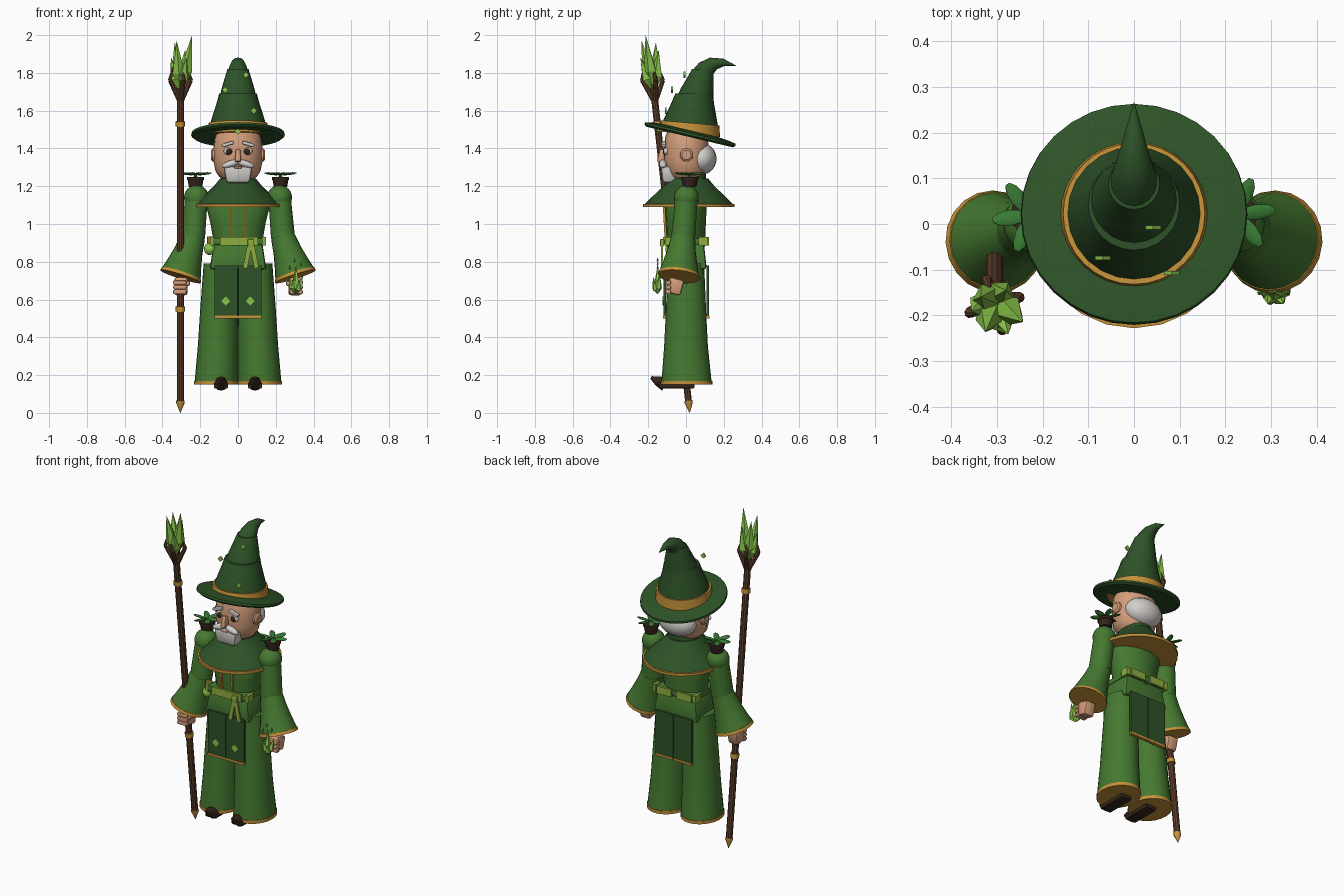
import bpy, bmesh, math
from mathutils import Matrix, Vector, Euler

cube = bpy.data.objects.get("Cube")
if cube:
    bpy.data.objects.remove(cube)


def material(name, *rgb):
    m = bpy.data.materials.new(name)
    m.use_nodes = True
    m.diffuse_color = (*rgb, 1)
    m.node_tree.nodes["Principled BSDF"].inputs["Base Color"].default_value = (*rgb, 1)
    return m


DARK = material("dark green", .027, .085, .021)
GREEN = material("robe green", .06, .19, .03)
LEAF = material("leaf green", .04, .2, .035)
LIME = material("crystal lime", .26, .57, .07)
BELT = material("belt lime", .28, .42, .05)
GOLD = material("gold", .55, .28, .04)
WOOD = material("wood brown", .115, .05, .025)
SHOE = material("dark brown", .035, .018, .011)
SKIN = material("skin", .66, .34, .2)
WHITE = material("hair white", .65, .63, .6)


def finish(name, bm, mat, smooth=True):
    bmesh.ops.recalc_face_normals(bm, faces=bm.faces)
    mesh = bpy.data.meshes.new(name)
    bm.to_mesh(mesh)
    bm.free()
    mesh.materials.append(mat)
    ob = bpy.data.objects.new(name, mesh)
    bpy.context.collection.objects.link(ob)
    if smooth:
        bpy.ops.object.select_all(action='DESELECT')
        ob.select_set(True)
        bpy.context.view_layer.objects.active = ob
        bpy.ops.object.shade_smooth_by_angle(angle=math.radians(35))
    return ob


def loft(name, rings, mat, n=24, matrix=None, smooth=True):
    """Closed skin over elliptical rings (x, y, z, rx, ry)."""
    bm = bmesh.new()
    loops = []
    for x, y, z, rx, ry in rings:
        angles = [2 * math.pi * i / n for i in range(n)]
        loops.append([bm.verts.new((x + rx * math.cos(a), y + ry * math.sin(a), z)) for a in angles])
    for p, q in zip(loops, loops[1:]):
        for i in range(n):
            j = (i + 1) % n
            bm.faces.new((p[i], p[j], q[j], q[i]))
    bm.faces.new(loops[0])
    bm.faces.new(loops[-1])
    if matrix:
        bm.transform(matrix)
    return finish(name, bm, mat, smooth)


def tube(name, a, b, profile, mat, n=20, smooth=True):
    """Turned shape along a line; the profile holds (fraction, radius)."""
    a, b = Vector(a), Vector(b)
    d = b - a
    m = Matrix.Translation(a) @ d.to_track_quat('Z', 'Y').to_matrix().to_4x4()
    return loft(name, [(0, 0, t * d.length, r, r) for t, r in profile], mat, n, m, smooth)


def spike(name, a, b, r):
    return tube(name, a, b, [(0, .001), (.35, r), (1, .0005)], LIME, 5, False)


def place(loc, size, rot):
    turn = Euler([math.radians(r) for r in rot]).to_matrix().to_4x4()
    return Matrix.Translation(loc) @ turn @ Matrix.Diagonal((*size, 1))


def box(name, loc, size, mat, rot=(0, 0, 0), top=1, bevel=0):
    bm = bmesh.new()
    bmesh.ops.create_cube(bm, size=1)
    for v in bm.verts:
        if v.co.z > 0:
            v.co.x *= top
            v.co.y *= top
    bm.transform(place(loc, size, rot))
    if bevel:
        bmesh.ops.bevel(bm, geom=bm.edges[:], offset=bevel, segments=2, affect='EDGES', profile=.5)
    return finish(name, bm, mat, bevel > 0)


def ball(name, loc, size, mat, rot=(0, 0, 0), n=20):
    bm = bmesh.new()
    bmesh.ops.create_uvsphere(bm, u_segments=n, v_segments=n // 2 + 2, radius=1)
    bm.transform(place(loc, size, rot))
    return finish(name, bm, mat)


# Robe body and shoulder cape
box("hips", (0, 0, .835), (.3, .22, .15), GREEN, top=.85, bevel=.015)
loft("torso", [(0, 0, .88, .125, .1), (0, 0, 1, .145, .105), (0, 0, 1.1, .17, .11),
               (0, 0, 1.18, .12, .09)], GREEN)
loft("cape", [(0, .015, z, r, r + .008) for z, r in
              ((1.1, .23), (1.15, .18), (1.2, .128), (1.24, .095))], DARK)
loft("cape_trim", [(0, .015, z, .233, .243) for z in (1.09, 1.107)], GOLD)
loft("collar", [(0, .02, 1.2, .1, .09), (0, .02, 1.265, .085, .085)], DARK)

# Belt, buckle ribbons, chest straps and pouch
box("belt_band", (0, 0, .907), (.27, .225, .035), GREEN, bevel=.008)
box("belt_front", (.005, -.115, .908), (.2, .014, .046), BELT)
for s in (-1, 1):
    box("belt_back", (s * .068, .115, .908), (.1, .014, .046), BELT)
    box("belt_side", (s * .137, -.085, .908), (.02, .05, .046), BELT)
    box("belt_side_back", (s * .137, .09, .908), (.02, .05, .046), BELT)
    box("belt_ribbon", (.068 + s * .018, -.128, .83), (.024, .01, .13), BELT, (0, -s * 11, 0))
    box("chest_strap", (s * .037, -.112, 1.01), (.011, .012, .18), GOLD, (3, 0, 0))
box("belt_knot", (.068, -.128, .9), (.035, .018, .04), BELT, bevel=.005)
ball("pouch", (-.15, -.08, .868), (.03, .03, .032), LIME)
tube("pouch_neck", (-.15, -.08, .89), (-.15, -.08, .935), [(0, .013), (1, .013)], GOLD, 10)

# Front and back tabards
for side, y in (("front", -.112), ("back", .116)):
    for s in (-1, 1):
        box(side + "_tabard", (s * .0625, y, .645), (.122, .014, .27), DARK)
        box(side + "_tabard_trim", (s * .0625, y, .508), (.124, .018, .014), GOLD)
        if y < 0:
            box("tabard_gem", (s * .065, -.121, .592), (.034, .008, .034), LIME, (0, 45, 0))

for s in (-1, 1):
    # Legs of the robe and curled shoes
    loft("robe_leg", [(s * .115, .003, .16, .115, .133), (s * .107, 0, .35, .106, .116),
                      (s * .1, 0, .55, .1, .106), (s * .091, 0, .79, .091, .096)], GREEN)
    loft("robe_hem", [(s * .115, .003, z, .117, .136) for z in (.15, .17)], GOLD)
    box("shoe", (s * .09, -.05, .146), (.075, .19, .036), SHOE, bevel=.01)
    tube("shoe_toe", (s * .09, -.11, .15), (s * .09, -.185, .187),
         [(0, .036), (.5, .027), (1, .008)], SHOE, 12)

    # Arms with flared sleeves
    ball("shoulder", (s * .22, .002, 1.14), (.066, .066, .066), GREEN)
    elbow, cuff = Vector((s * .238, -.015, .93)), Vector((s * .302, -.038, .73))
    tube("upper_arm", (s * .22, .002, 1.14), elbow, [(0, .06), (1, .064)], GREEN)
    ball("elbow", elbow, (.063, .063, .063), GREEN)
    tube("sleeve", elbow, cuff, [(0, .064), (.35, .075), (.7, .092), (1, .109)], GREEN)
    tube("sleeve_trim", elbow, cuff, [(.96, .109), (1.04, .113)], GOLD)

    # Hands
    box("palm", (s * .302, -.058, .67), (.07, .08, .085), SKIN, (-15, 0, 0), bevel=.014)
    for i in range(3):
        box("finger", (s * .308, -.094, .69 - i * .025), (.07, .03, .023), SKIN, bevel=.007)
    box("thumb", (s * .265, -.075, .685), (.022, .05, .026), SKIN, bevel=.008)

    # Potted sprouts on the shoulders
    loft("pot", [(s * .225, .02, 1.195, .035, .035), (s * .225, .02, 1.235, .042, .042)], SHOE, 12)
    loft("pot_rim", [(s * .225, .02, z, .046, .046) for z in (1.234, 1.248)], SHOE, 12)
    tube("sprout_stem", (s * .225, .02, 1.24), (s * .225, .02, 1.268), [(0, .01), (1, .008)], LEAF, 8)
    for i in range(6):
        a = math.radians(60 * i + 8)
        ball("sprout_leaf", (s * .225 + .046 * math.cos(a), .02 + .046 * math.sin(a), 1.266),
             (.042, .018, .006), LEAF, (12, -6, 60 * i + 8), 10)

    # Face details that come in pairs
    tube("ear", (s * .115, .003, 1.365), (s * .143, .003, 1.365), [(0, .036), (.7, .034), (1, .024)], SKIN)
    ball("eye_white", (s * .05, -.105, 1.385), (.026, .014, .02), WHITE)
    ball("iris", (s * .048, -.114, 1.384), (.017, .009, .017), SHOE, n=12)
    box("eyebrow", (s * .055, -.118, 1.423), (.066, .024, .018), WHITE, (0, s * 17, 0), bevel=.006)
    ball("moustache", (s * .04, -.122, 1.318), (.048, .02, .018), WHITE, (0, s * 18, 0))

# Head, hair, nose and beard
loft("head", [(0, .002, z, r, r * .92) for z, r in
              ((1.23, .07), (1.25, .1), (1.28, .119), (1.33, .129), (1.4, .13), (1.46, .122), (1.51, .1))], SKIN)
ball("back_hair", (0, .08, 1.345), (.118, .082, .084), WHITE)
box("nose", (0, -.127, 1.362), (.034, .046, .07), SKIN, (-8, 0, 0), top=.7, bevel=.008)
box("beard", (0, -.088, 1.262), (.125, .075, .09), WHITE, (0, 0, 0), top=1.25, bevel=.018)
box("lower_lip", (0, -.132, 1.3), (.04, .012, .01), SKIN, bevel=.003)

# Hat: tilted brim, band and three overlapping bent sections
tilt = place((0, .022, 1.476), (1, 1, 1), (-13.4, 0, 0))
loft("hat_brim", [(0, 0, z, r, r) for z, r in
                  ((-.012, .12), (-.016, .235), (-.006, .248), (.006, .246), (.014, .2), (.02, .14))],
     DARK, 32, tilt)
band = place((0, .02, 1.505), (1, 1, 1), (-5, 0, 0))
loft("hat_band", [(0, 0, z, r, r) for z, r in ((-.03, .163), (.03, .155))], GOLD, 32, band)
loft("hat_lower", [(0, y, z, r, r) for y, z, r in
                   ((.02, 1.5, .152), (.022, 1.55, .142), (.035, 1.64, .113), (.043, 1.69, .1))], DARK)
loft("hat_middle", [(0, y, z, r, r) for y, z, r in
                    ((.045, 1.66, .1), (.06, 1.72, .086), (.08, 1.79, .065), (.088, 1.82, .056))], DARK)
tip = [((.085, 1.79), .06), ((.108, 1.825), .048), ((.145, 1.85), .036), ((.2, 1.856), .02), ((.265, 1.838), .001)]
bm = bmesh.new()
rows = []
for i, ((y, z), r) in enumerate(tip):
    lean = Matrix.Rotation(-math.radians(15 + 22 * i), 4, 'X')
    circle = bmesh.ops.create_circle(bm, segments=20, radius=r,
                                     matrix=Matrix.Translation((0, y, z)) @ lean)["verts"]
    rows.append(circle)
for p, q in zip(rows, rows[1:]):
    for i in range(20):
        j = (i + 1) % 20
        bm.faces.new((p[i], p[j], q[j], q[i]))
finish("hat_tip", bm, DARK)
for x, y, z in ((.042, -.008, 1.79), (-.068, -.074, 1.71), (.083, -.107, 1.6), (0, -.148, 1.49)):
    box("hat_gem", (x, y, z), (.024, .009, .024), LIME, (0, 45, 0))


# Leaning staff with rings, claws and crystals
def staff(z):
    return Vector((-.305, .02 - .112 * z, z))


tube("staff_shaft", staff(.06), staff(1.67), [(0, .019), (1, .019)], WOOD, 10)
tube("staff_point", staff(0), staff(.065), [(0, .001), (.8, .022), (1, .022)], GOLD, 10)
for z in (.55, 1.53):
    tube("staff_ring", staff(z - .013), staff(z + .013), [(0, .025), (1, .025)], GOLD, 12)
for i in range(4):
    out = Vector((math.cos(math.pi / 2 * i + .3), math.sin(math.pi / 2 * i + .3), 0))
    knee = staff(1.76) + out * .057
    tube("staff_claw", staff(1.645), knee, [(0, .015), (1, .012)], WOOD, 8)
    tube("staff_claw_tip", knee, staff(1.83) + out * .04, [(0, .012), (1, .004)], WOOD, 8)
for x, y, z in ((.062, -.01, 2), (-.02, -.035, 1.97), (-.03, .04, 1.96), (.025, .05, 1.92),
                (-.05, 0, 1.88), (.03, -.05, 1.88)):
    spike("staff_crystal", staff(1.71) + Vector((x * .2, y * .2, 0)), staff(z) + Vector((x, y, 0)), .034)

# Crystals conjured at the left hand
for x, y, z in ((0, 0, .78), (.035, .012, .73), (-.035, .01, .72), (.018, -.025, .7), (-.015, -.025, .72)):
    spike("hand_crystal", (.308 + x * .2, -.15, .63), (.308 + x, -.15 + y, z), .019)
for x, z in ((.275, .77), (.335, .79), (.3, .81)):
    spike("hand_sparkle", (x, -.15, z - .012), (x, -.15, z + .012), .006)
